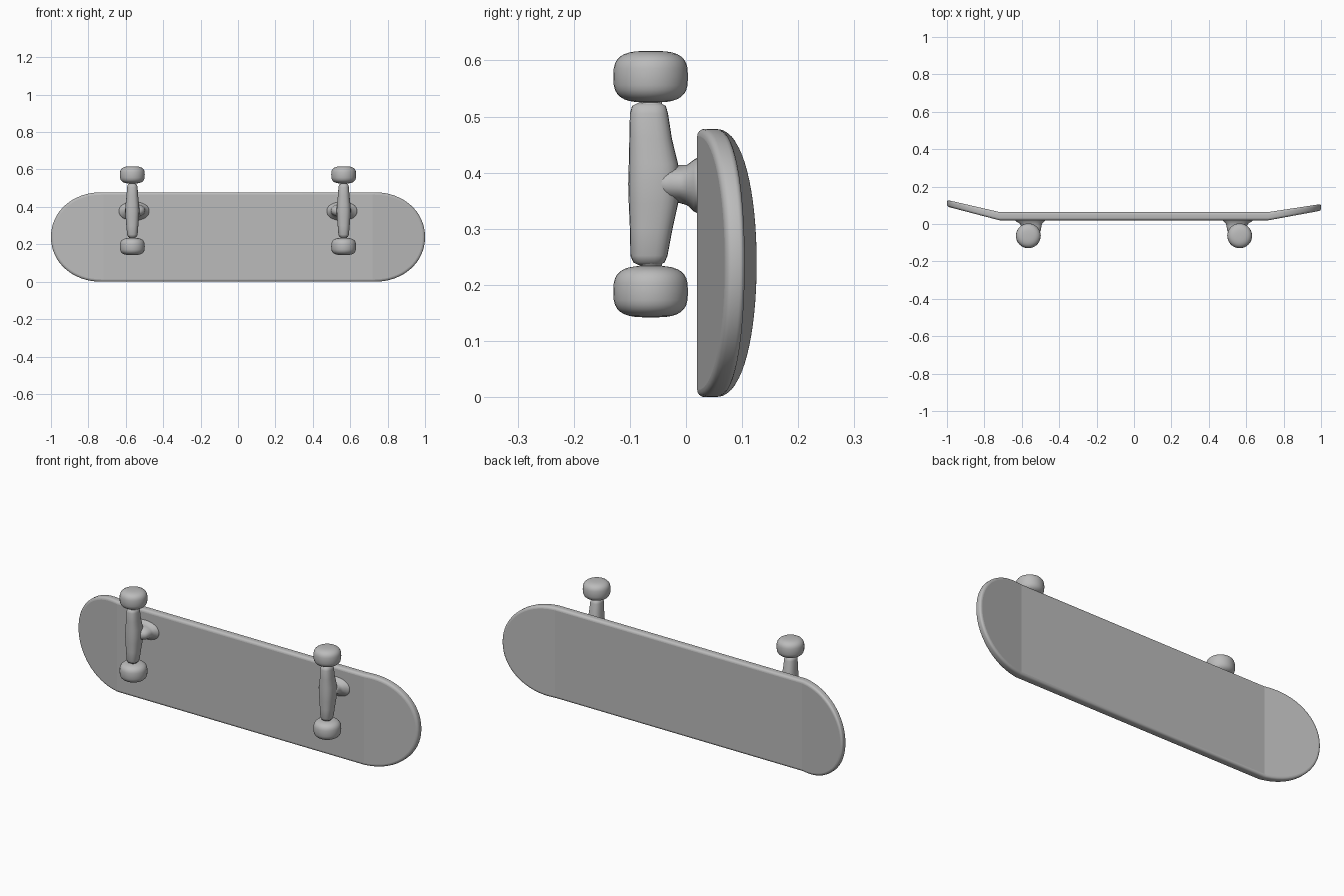
import bpy, bmesh, math
from mathutils import Vector

if "Cube" in bpy.data.objects:
    bpy.data.objects.remove(bpy.data.objects["Cube"])

grey = bpy.data.materials.new("plain grey")
grey.diffuse_color = (0.5, 0.5, 0.5, 1)
grey.use_nodes = True
grey.node_tree.nodes["Principled BSDF"].inputs["Base Color"].default_value = grey.diffuse_color


def finish(bm, name):
    bmesh.ops.recalc_face_normals(bm, faces=bm.faces[:])
    mesh = bpy.data.meshes.new(name)
    bm.to_mesh(mesh)
    bm.free()
    mesh.materials.append(grey)
    ob = bpy.data.objects.new(name, mesh)
    bpy.context.collection.objects.link(ob)
    return ob


def power(v, e):
    return math.copysign(abs(v) ** e, v)


def loft(name, axis, rings, sides=32, n=2.0):
    """Rings of (height, centre a, centre b, radius a, radius b) along z or y."""
    bm = bmesh.new()
    loops = []
    for h, ca, cb, ra, rb in rings:
        loop = []
        for i in range(sides):
            t = 2 * math.pi * i / sides
            a = ca + ra * power(math.cos(t), 2 / n)
            b = cb + rb * power(math.sin(t), 2 / n)
            loop.append(bm.verts.new((a, b, h) if axis == "z" else (a, h, b)))
        loops.append(loop)
    for lo, hi in zip(loops, loops[1:]):
        for i in range(sides):
            j = (i + 1) % sides
            bm.faces.new((lo[i], lo[j], hi[j], hi[i]))
    bm.faces.new(loops[0])
    bm.faces.new(loops[-1])
    for f in bm.faces:
        f.smooth = True
    return finish(bm, name)


# Deck: rounded outline, extruded, rim softened, both ends kicked up
def make_deck():
    half, end, bend, mid = 0.239, 0.27, 0.72, 0.239
    front, thick = 0.02, 0.044
    bm = bmesh.new()
    outline = []
    for side in (1, -1):
        for i in range(33):
            t = math.pi * (i / 32 - 0.5)
            x = (1 - end) + end * power(math.cos(t), 0.97)
            z = half * power(math.sin(t), 0.97)
            outline.append(bm.verts.new((side * x, front, mid + side * z)))
    face = bm.faces.new(outline)
    new = bmesh.ops.extrude_face_region(bm, geom=[face])["geom"]
    bmesh.ops.translate(bm, vec=(0, thick, 0),
                        verts=[g for g in new if isinstance(g, bmesh.types.BMVert)])
    bmesh.ops.recalc_face_normals(bm, faces=bm.faces[:])
    rim = [e for e in bm.edges if abs(e.verts[0].co.y - e.verts[1].co.y) < 1e-5]
    bmesh.ops.bevel(bm, geom=rim, offset=0.013, segments=4, profile=0.5,
                    affect="EDGES", clamp_overlap=True)
    for x in (-bend, bend):
        bmesh.ops.bisect_plane(bm, geom=bm.verts[:] + bm.edges[:] + bm.faces[:],
                               plane_co=(x, 0, 0), plane_no=(1, 0, 0))
    bm.normal_update()
    for f in bm.faces:
        f.smooth = abs(f.normal.y) < 0.985
    centre = front + thick / 2
    for v in bm.verts:
        k = max(0, (abs(v.co.x) - bend) / (1 - bend))
        rise = 0.069 if v.co.x < 0 else 0.047
        v.co.y = centre + (v.co.y - centre) * (1 - 0.2 * k) + rise * k
    finish(bm, "deck")


make_deck()

AXLE_Y, AXLE_Z = -0.063, 0.38
for label, s in (("left", -1), ("right", 1)):
    cx = s * 0.565

    # Wheels: fat rounded rolls
    for tag, wz in (("upper", 0.571), ("lower", 0.188)):
        rings = []
        for i in range(17):
            t = math.pi * (i / 16 - 0.5) * 0.97
            r = 0.0665 * power(math.cos(t), 2 / 3.2)
            rings.append((wz + 0.046 * power(math.sin(t), 2 / 3.0), cx, AXLE_Y, r, r))
        loft(f"{label}_{tag}_wheel", "z", rings)

    # Axle rod between the wheels
    loft(f"{label}_axle", "z",
         [(z, cx, AXLE_Y, 0.018, 0.02) for z in (0.2, 0.56)], 16)

    # Hanger: thick bar, fullest in the middle
    loft(f"{label}_hanger", "z", [
        (0.235, cx, -0.066, 0.012, 0.018),
        (0.240, cx, -0.066, 0.023, 0.028),
        (0.252, cx, -0.066, 0.028, 0.033),
        (0.300, cx, -0.062, 0.032, 0.038),
        (0.345, cx, -0.058, 0.036, 0.044),
        (0.380, cx, -0.057, 0.038, 0.046),
        (0.415, cx, -0.058, 0.036, 0.044),
        (0.460, cx, -0.063, 0.031, 0.038),
        (0.505, cx, -0.066, 0.028, 0.034),
        (0.519, cx, -0.066, 0.024, 0.030),
        (0.525, cx, -0.066, 0.012, 0.018)], 24, 2.5)

    # Pivot arm and base plate, flaring into the deck
    loft(f"{label}_truck_base", "y", [
        (-0.060, cx - s * 0.010, AXLE_Z, 0.030, 0.015),
        (-0.050, cx - s * 0.012, AXLE_Z, 0.048, 0.026),
        (-0.030, cx - s * 0.014, AXLE_Z, 0.054, 0.033),
        (-0.012, cx - s * 0.016, AXLE_Z, 0.054, 0.034),
        (0.002, cx - s * 0.014, AXLE_Z - 0.002, 0.060, 0.036),
        (0.014, cx - s * 0.010, AXLE_Z - 0.003, 0.076, 0.046),
        (0.028, cx - s * 0.008, AXLE_Z - 0.003, 0.088, 0.054)], 32, 2.2)
